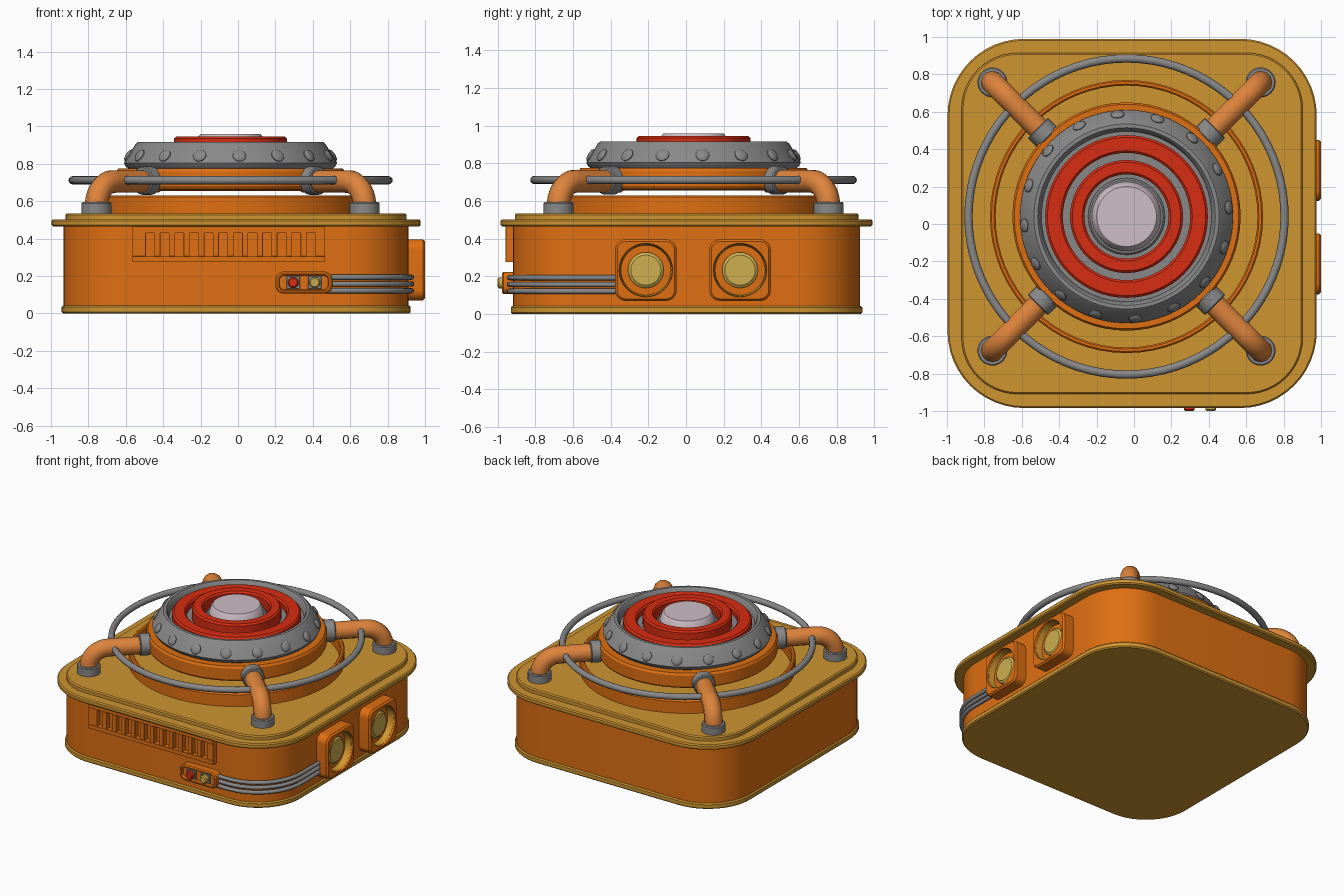
import bpy, bmesh
from math import sin, cos, pi, radians
from mathutils import Vector, Matrix

cube = bpy.data.objects.get("Cube")
if cube:
    bpy.data.objects.remove(cube, do_unlink=True)


def material(name, r, g, b):
    m = bpy.data.materials.new(name)
    m.use_nodes = True
    m.diffuse_color = (r, g, b, 1)
    node = next(n for n in m.node_tree.nodes if n.type == 'BSDF_PRINCIPLED')
    node.inputs["Base Color"].default_value = (r, g, b, 1)
    node.inputs["Roughness"].default_value = 0.6
    return m


ORANGE = material("orange", .74, .16, .006)
GOLD = material("ochre gold", .62, .30, .03)
COPPER = material("copper", .73, .23, .045)
GREY = material("metal grey", .25, .25, .25)
RED = material("red", .68, .026, .006)
PALE = material("pale pink", .61, .51, .56)
BRASS = material("brass", .61, .43, .08)

BODY = Vector((-.01, .003, 0))     # centre of the casing
CORE = Vector((-.04, .04, 0))      # centre of the round parts
FRONT = Matrix.Rotation(pi / 2, 4, 'X')
RIGHT = Matrix.Rotation(pi / 2, 4, 'Z') @ FRONT


def outline(w, h, r, z, seg):
    """Rounded rectangle with half sizes w, h; a circle when w = h = r."""
    pts = []
    for q, (sx, sy) in enumerate(((1, 1), (-1, 1), (-1, -1), (1, -1))):
        for i in range(seg + 1):
            a = (q + i / seg) * pi / 2
            pts.append((sx * (w - r) + r * cos(a), sy * (h - r) + r * sin(a), z))
    return pts


def place(name, mesh, loc, rot=Matrix()):
    ob = bpy.data.objects.new(name, mesh)
    ob.matrix_world = Matrix.Translation(loc) @ rot
    bpy.context.scene.collection.objects.link(ob)
    return ob


def smooth(mesh):
    mesh.polygons.foreach_set("use_smooth", [True] * len(mesh.polygons))
    mesh.set_sharp_from_angle(angle=radians(32))


def loft(name, loops, mat, loc, rot=Matrix(), seg=12, closed=False):
    """Skin a stack of outlines, capped at both ends or closed on itself."""
    bm = bmesh.new()
    rings = [[bm.verts.new(p) for p in outline(*l, seg)] for l in loops]
    pairs = list(zip(rings, rings[1:]))
    if closed:
        pairs.append((rings[-1], rings[0]))
    else:
        bm.faces.new(rings[0])
        bm.faces.new(rings[-1])
    n = len(rings[0])
    for a, b in pairs:
        for i in range(n):
            j = (i + 1) % n
            bm.faces.new((a[i], a[j], b[j], b[i]))
    bmesh.ops.remove_doubles(bm, verts=bm.verts, dist=1e-5)
    bmesh.ops.recalc_face_normals(bm, faces=bm.faces)
    mesh = bpy.data.meshes.new(name)
    bm.to_mesh(mesh)
    bm.free()
    mesh.materials.append(mat)
    smooth(mesh)
    return place(name, mesh, loc, rot)


def lathe(name, profile, mat, loc, rot=Matrix(), seg=16, closed=False):
    return loft(name, [(r, r, r, z) for r, z in profile], mat, loc, rot, seg, closed)


def slab(name, w, h, r, z0, z1, mat, loc, rot=Matrix(), edge=.008):
    """Rounded plate with softened upper and lower edges."""
    s = edge
    loops = [(w - s, h - s, max(r - s, 0), z0), (w, h, r, z0 + s),
             (w, h, r, z1 - s), (w - s, h - s, max(r - s, 0), z1)]
    return loft(name, loops, mat, loc, rot)


def tube(name, points, radius, mat, cyclic=False):
    cu = bpy.data.curves.new(name, 'CURVE')
    cu.dimensions = '3D'
    cu.bevel_depth, cu.bevel_resolution, cu.use_fill_caps = radius, 4, True
    sp = cu.splines.new('POLY')
    sp.points.add(len(points) - 1)
    for p, co in zip(sp.points, points):
        p.co = (*co, 1)
    sp.use_cyclic_u = cyclic
    tmp = place(name + "_path", cu, Vector())
    mesh = bpy.data.meshes.new_from_object(
        tmp.evaluated_get(bpy.context.evaluated_depsgraph_get()))
    bpy.data.objects.remove(tmp, do_unlink=True)
    mesh.materials.clear()
    mesh.materials.append(mat)
    smooth(mesh)
    return place(name, mesh, Vector())


# Casing: foot plate, walls, stepped lid
slab("foot_plate", .933, .933, .35, 0, .042, GOLD, BODY)
slab("casing", .922, .922, .34, .03, .48, ORANGE, BODY)
slab("lid_flange", .987, .987, .41, .465, .503, GOLD, BODY)
slab("lid_top", .912, .912, .3, .495, .535, GOLD, BODY)

# Open collar on the lid, below the hanging bowl
lathe("lid_collar", [(.73, .53), (.73, .622), (.722, .63), (.708, .63),
                     (.70, .622), (.70, .53)], ORANGE, CORE, closed=True)

# Bowl: orange base and grey sloping rim
lathe("bowl_base", [(.56, .655), (.60, .665), (.61, .68), (.61, .76),
                    (.60, .775)], ORANGE, CORE)
lathe("bowl_rim", [(.54, .77), (.56, .785), (.57, .805), (.508, .905), (.495, .916),
                   (.475, .916), (.465, .905), (.455, .86)], GREY, CORE)

# Rivets around the rim slope
slope = Vector((.85, 0, .53)).normalized()
tilt = slope.to_track_quat('Z', 'Y').to_matrix().to_4x4()
rivet = None
for k in range(16):
    turn = Matrix.Rotation(radians(5 + 22.5 * k), 4, 'Z')
    loc = CORE + turn @ Vector((.545, 0, .842))
    if rivet is None:
        rivet = lathe("rivet", [(.036, -.01), (.036, .006), (.027, .014), (.012, .017)],
                      GREY, loc, turn @ tilt, seg=4)
    else:
        place("rivet", rivet.data, loc, turn @ tilt)

# Red rings and pale knob
for name, r0, r1, top in (("outer_red_ring", .34, .435, .908),
                          ("inner_red_ring", .225, .302, .946)):
    lathe(name, [(r1, .85), (r1, top - .012), (r1 - .012, top), (r0 + .012, top),
                 (r0, top - .012), (r0, .85)], RED, CORE, closed=True)
lathe("knob_seat", [(.205, .85), (.205, .89), (.195, .9)], GREY, CORE)
lathe("knob", [(.188, .89), (.172, .945), (.160, .958)], PALE, CORE)

# Guard hoop
tube("guard_hoop", [CORE + Vector((.845 * cos(a), .845 * sin(a), .712))
                    for a in (i * pi / 40 for i in range(80))], .022, GREY, True)

# Four elbow pipes carrying the bowl
for k in range(4):
    turn = Matrix.Rotation(pi / 4 + k * pi / 2, 4, 'Z')
    path = [(1.014, .53)]
    path += [(.884 + .13 * cos(a), .575 + .13 * sin(a))
             for a in (i * pi / 20 for i in range(11))]
    path += [(.56, .705)]
    tube("elbow_pipe", [CORE + turn @ Vector((r, 0, z)) for r, z in path], .062, COPPER)
    lathe("pipe_foot", [(.08, .53), (.08, .588), (.074, .595)], GREY,
          CORE + turn @ Vector((1.014, 0, 0)), seg=8)
    lathe("pipe_socket", [(.07, 0), (.076, .006), (.076, .069), (.07, .075)], GREY,
          CORE + turn @ Vector((.595, 0, .71)),
          turn @ Matrix.Rotation(pi / 2, 4, 'Y'), seg=8)

# Vent grille on the front: two rails and the bars between slots
FACE = -.915


def front_bar(name, x0, x1, z0, z1):
    slab(name, (x1 - x0) / 2, (z1 - z0) / 2, 0, 0, .042, ORANGE,
         Vector(((x0 + x1) / 2, FACE, (z0 + z1) / 2)), FRONT, edge=.001)


front_bar("vent_lower_rail", -.565, .465, .275, .305)
front_bar("vent_upper_rail", -.565, .465, .43, .467)
edges = [-.565]
for i in range(12):
    c = -.47 + .0782 * i
    edges += [c - .023, c + .023]
edges.append(.465)
for x0, x1 in zip(edges[::2], edges[1::2]):
    front_bar("vent_bar", x0, x1, .305, .43)

# Button box with a sunken face
loft("button_box", [(.152, .058, .04, 0), (.152, .058, .04, .055), (.144, .050, .034, .062),
                    (.134, .042, .028, .062), (.130, .038, .026, .045)],
     ORANGE, Vector((.352, FACE, .165)), FRONT)
for name, x, mat in (("red_button", .295, RED), ("brass_button", .41, BRASS)):
    slab(name + "_frame", .036, .034, .004, .04, .056, GREY, Vector((x, FACE, .165)), FRONT, .003)
    lathe(name, [(.029, .05), (.029, .078), (.022, .085)], mat,
          Vector((x, FACE, .165)), FRONT, seg=6)

# Cables wrapping the front left corner
side, front, bend = .928, -.937, .36
for z in (.193, .157, .121):
    path = [(.46, front, z)]
    path += [(side - bend + bend * cos(a), front + bend + bend * sin(a), z)
             for a in (-pi / 2 + i * pi / 24 for i in range(13))]
    path += [(side, -.35, z)]
    tube("cable", path, .014, GREY)

# Two sockets on the left side, each with a tapered well and brass disc
for y in (-.213, .287):
    loc = Vector((.90, y, .233))
    loft("socket_box", [(.163, .163, .055, 0), (.163, .163, .055, .088),
                        (.152, .152, .045, .1), (.142, .142, .142, .1),
                        (.135, .135, .135, .04)], ORANGE, loc, RIGHT)
    lathe("socket_well", [(.139, .085), (.132, .038), (.095, .038), (.095, .034),
                          (.135, .034), (.141, .085)], GOLD, loc, RIGHT, 12, True)
    lathe("socket_disc", [(.095, .035), (.095, .055), (.08, .066)], BRASS, loc, RIGHT, 8)
